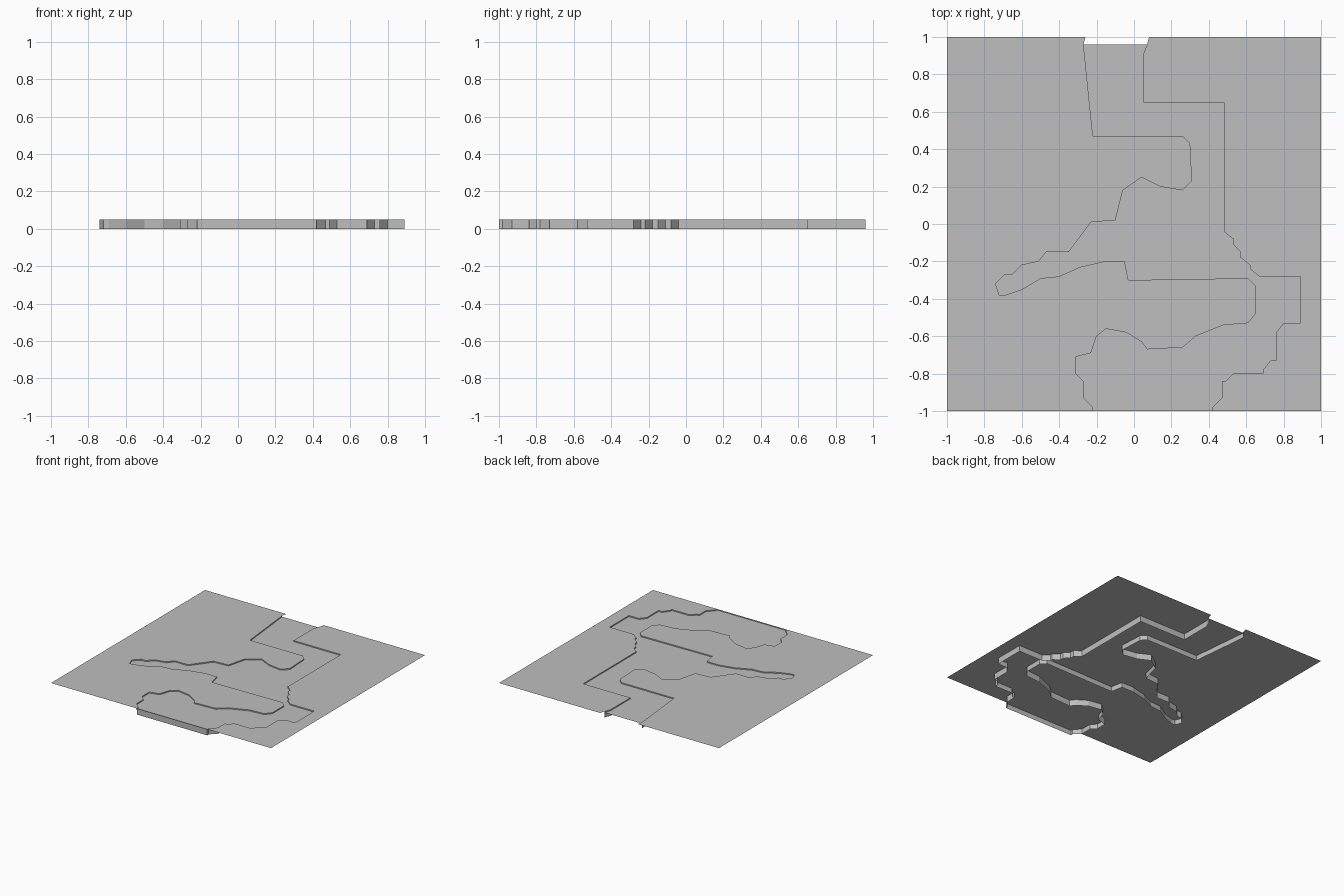
import bpy
import bmesh
from mathutils import Vector

# Remove the default object
default_cube = bpy.data.objects.get("Cube")
if default_cube:
    bpy.data.objects.remove(default_cube, do_unlink=True)

LAND_HEIGHT = 0.05
BED_HEIGHT = 0.041

# East bank of the river, running from the back mouth to the front edge
east_bank = [
    (.07, .96), (.05, .91), (.05, .65), (.48, .65),
    # stepped bend
    (.48, -.04), (.53, -.08), (.53, -.11), (.57, -.15),
    (.57, -.18), (.62, -.22), (.62, -.24), (.67, -.28),
    # right-hand loop
    (.89, -.28), (.89, -.53), (.8, -.53), (.76, -.58), (.76, -.73),
    (.73, -.73), (.69, -.78), (.69, -.8), (.53, -.8), (.49, -.84),
    (.47, -.84), (.47, -.93), (.42, -.98), (.42, -1),
]

# South bank, from the front edge round the tip of the peninsula
peninsula_bank = [
    (-.22, -1), (-.22, -.98), (-.27, -.93), (-.27, -.84), (-.31, -.8),
    (-.31, -.71), (-.23, -.69), (-.2, -.6), (-.15, -.56), (-.04, -.58),
    (.04, -.63), (.07, -.67), (.26, -.66), (.33, -.6), (.48, -.54),
    (.61, -.53), (.65, -.48), (.65, -.33), (.61, -.29), (-.03, -.3),
]

# Narrow side creek, out along its south bank and back along its north bank
creek_bank = [
    (-.05, -.2), (-.16, -.2), (-.29, -.23), (-.4, -.28), (-.5, -.29),
    (-.6, -.35), (-.69, -.38), (-.72, -.38), (-.74, -.32), (-.69, -.27),
    (-.65, -.27), (-.6, -.22), (-.51, -.2), (-.47, -.15), (-.35, -.15),
    (-.23, .01), (-.1, .02), (-.06, .18), (.04, .25), (.14, .2),
]

# West bank, back up to the mouth
west_bank = [
    (.26, .18), (.31, .23), (.3, .43), (.26, .47), (-.22, .47), (-.27, .96),
]


def make_material(name, colour):
    material = bpy.data.materials.new(name)
    material.use_nodes = True
    material.diffuse_color = colour
    shader = material.node_tree.nodes["Principled BSDF"]
    shader.inputs["Base Color"].default_value = colour
    return material


def finish(name, mesh_builder, material):
    """Turn a bmesh into a named object with a single material."""
    mesh = bpy.data.meshes.new(name)
    mesh_builder.to_mesh(mesh)
    mesh_builder.free()
    mesh.materials.append(material)
    thing = bpy.data.objects.new(name, mesh)
    bpy.context.collection.objects.link(thing)
    return thing


def flat_sheet(name, outline, height, material):
    """Fill a closed outline with upward-facing flat triangles."""
    sheet = bmesh.new()
    corners = [sheet.verts.new((x, y, height)) for x, y in outline]
    face = sheet.faces.new(corners)
    face.normal_update()
    if face.normal.z < 0:
        face.normal_flip()
    bmesh.ops.triangulate(sheet, faces=[face], ngon_method='EAR_CLIP')
    return finish(name, sheet, material)


def upright_strip(name, path, top, material):
    """Raise a vertical wall along an open path, from the base to the top."""
    strip = bmesh.new()
    points = [strip.verts.new((x, y, 0)) for x, y in path]
    edges = [strip.edges.new(pair) for pair in zip(points, points[1:])]
    raised = bmesh.ops.extrude_edge_only(strip, edges=edges)["geom"]
    upper = [item for item in raised if isinstance(item, bmesh.types.BMVert)]
    bmesh.ops.translate(strip, verts=upper, vec=Vector((0, 0, top)))
    # The path runs clockwise, so the visible sides face the water
    for face in strip.faces:
        face.normal_update()
    first = strip.faces[:][0]
    if first.normal.x > 0:
        bmesh.ops.reverse_faces(strip, faces=strip.faces[:])
    return finish(name, strip, material)


grey = make_material("plain grey", (0.52, 0.52, 0.52, 1))

inner_bank = peninsula_bank + creek_bank + west_bank
river_outline = east_bank + inner_bank

# Land on both sides of the river
flat_sheet("east_land", [(1, 1), (.08, 1)] + east_bank + [(1, -1)],
           LAND_HEIGHT, grey)
flat_sheet("west_land", [(-1, -1)] + inner_bank + [(-.26, 1), (-1, 1)],
           LAND_HEIGHT, grey)

# Sunken bed and the walls that line it
flat_sheet("river_bed", river_outline, BED_HEIGHT, grey)
upright_strip("river_walls", river_outline, LAND_HEIGHT, grey)
